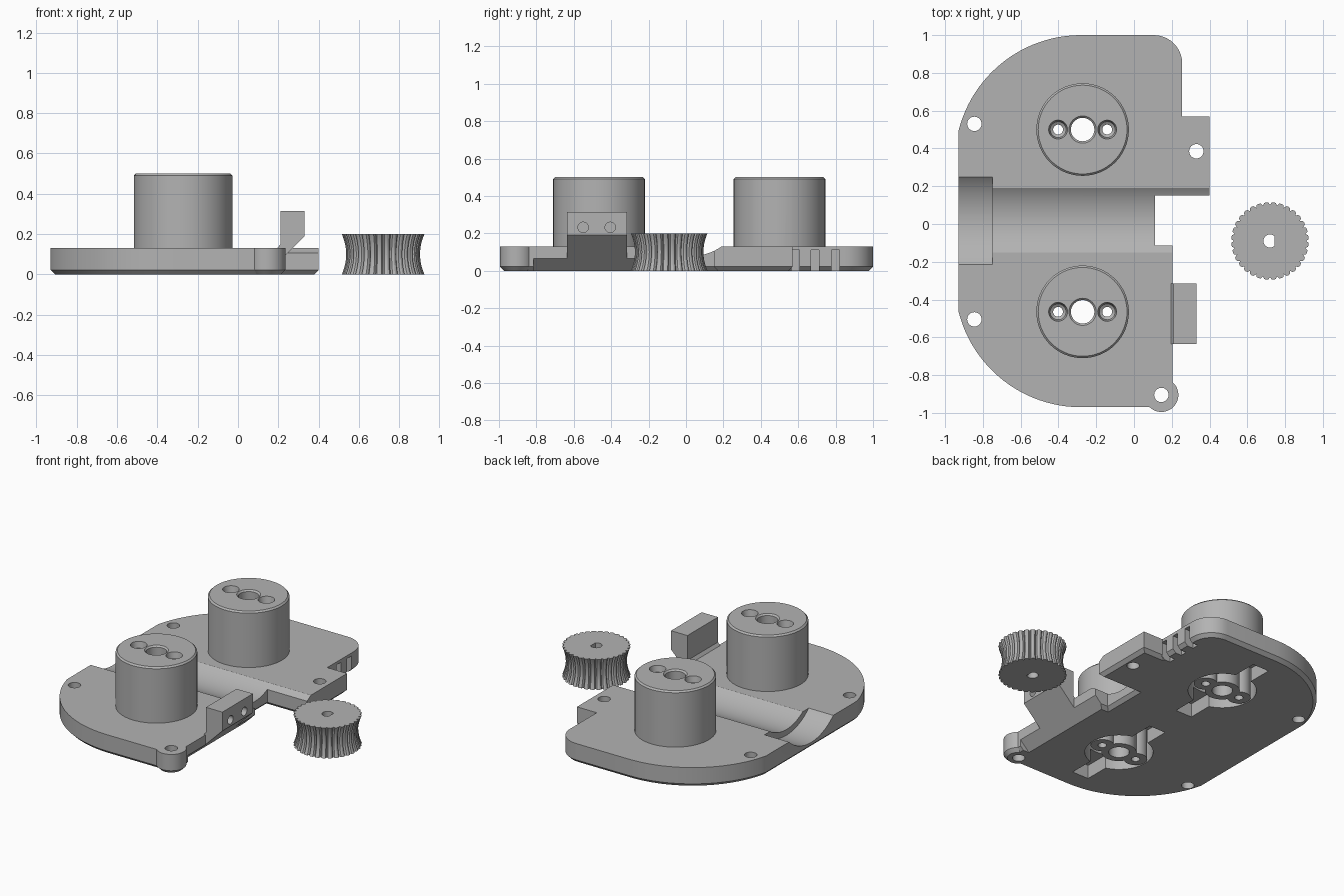
import bpy, bmesh, math
from math import sin, cos, pi, radians

if "Cube" in bpy.data.objects:
    bpy.data.objects.remove(bpy.data.objects["Cube"])

grey = bpy.data.materials.new("plain grey")
grey.diffuse_color = (0.45, 0.45, 0.45, 1)
grey.use_nodes = True
grey.node_tree.nodes["Principled BSDF"].inputs["Base Color"].default_value = grey.diffuse_color


def make(name, bm):
    bmesh.ops.recalc_face_normals(bm, faces=bm.faces[:])
    me = bpy.data.meshes.new(name)
    bm.to_mesh(me)
    bm.free()
    me.materials.append(grey)
    ob = bpy.data.objects.new(name, me)
    bpy.context.collection.objects.link(ob)
    return ob


def prism(name, pts, z0, z1, chamfer=0.0, axis='z'):
    """Extrude a 2D outline; axis 'y' reads the points as (x, z), 'x' as (y, z)."""
    place = {'z': lambda a, b, h: (a, b, h), 'y': lambda a, b, h: (a, h, b),
             'x': lambda a, b, h: (h, a, b)}[axis]
    bm = bmesh.new()
    lo = [bm.verts.new(place(a, b, z0)) for a, b in pts]
    hi = [bm.verts.new(place(a, b, z1)) for a, b in pts]
    base = bm.faces.new(lo)
    bm.faces.new(hi)
    for i in range(len(pts)):
        j = (i + 1) % len(pts)
        bm.faces.new((lo[i], lo[j], hi[j], hi[i]))
    bmesh.ops.recalc_face_normals(bm, faces=bm.faces[:])
    if chamfer:
        bmesh.ops.bevel(bm, geom=base.edges[:], offset=chamfer, segments=1,
                        profile=0.5, affect='EDGES')
    return make(name, bm)


def arc(cx, cy, r, a0, a1, n):
    return [(cx + r * cos(radians(a0 + (a1 - a0) * i / n)),
             cy + r * sin(radians(a0 + (a1 - a0) * i / n))) for i in range(n + 1)]


def circle(cx, cy, r, n=48):
    return arc(cx, cy, r, 0, 360, n)[:-1]


def rect(x0, x1, y0, y1):
    return [(x0, y0), (x1, y0), (x1, y1), (x0, y1)]


def lathe(name, cx, cy, prof, n=64):
    """Closed turned solid from (radius, z) pairs."""
    bm = bmesh.new()
    rings = [[bm.verts.new((x, y, z)) for x, y in circle(cx, cy, r, n)] for r, z in prof]
    for a, b in zip(rings, rings[1:]):
        for i in range(n):
            j = (i + 1) % n
            bm.faces.new((a[i], a[j], b[j], b[i]))
    bm.faces.new(rings[0])
    bm.faces.new(rings[-1])
    return make(name, bm)


def combine(ob, other, op='DIFFERENCE'):
    m = ob.modifiers.new("bool", 'BOOLEAN')
    m.operation, m.solver, m.object = op, 'EXACT', other
    bpy.context.view_layer.objects.active = ob
    bpy.ops.object.modifier_apply(modifier=m.name)
    bpy.data.objects.remove(other)


def smooth(ob):
    bpy.ops.object.select_all(action='DESELECT')
    ob.select_set(True)
    bpy.context.view_layer.objects.active = ob
    bpy.ops.object.shade_smooth_by_angle(angle=radians(28))


# Base plate with a chamfered underside
T = 0.13
outline = (arc(0.105, 0.85, 0.15, 0, 90, 10) + arc(-0.28, 0.331, 0.669, 90, 166.2, 24)
           + arc(-0.28, -0.301, 0.669, 193.8, 270, 24)
           + [(0.205, -0.97), (0.205, -0.115), (0.11, -0.115), (0.11, 0.15),
              (0.40, 0.15), (0.40, 0.57), (0.255, 0.57)])
plate = prism("base_plate", outline, 0, T, 0.022)

# Sloping undercut along the right edge
combine(plate, prism("cut", [(0.12, -0.02), (0.24, 0.1), (0.5, 0.1), (0.5, -0.02)],
                     -0.815, -0.1, axis='y'))
# Corner screw ear
combine(plate, prism("ear", circle(0.145, -0.905, 0.09), 0, T, 0.022), 'UNION')

# Channel across the plate, wider at the left end
combine(plate, prism("cut", circle(0.02, 0.379, 0.302, 128), -0.8, 0.6, axis='x'))
combine(plate, prism("cut", circle(0.018, 0.379, 0.34, 128), -1.2, -0.75, axis='x'))

# Three slots in the right wall
for y in (0.585, 0.69, 0.80):
    combine(plate, prism("cut", rect(0.19, 0.5 if y > 0.6 else 0.256, y - 0.022, y + 0.022),
                         -0.1, 0.11))

# Towers: hollow underneath, with a drilled inner boss
CX = -0.272
for cy in (0.5, -0.465):
    combine(plate, lathe("tower", CX, cy, [(0.245, 0.1), (0.245, 0.49), (0.235, 0.5)]), 'UNION')
    combine(plate, prism("cut", circle(CX, cy, 0.205, 64), -0.1, 0.42))
    combine(plate, prism("cut", rect(CX - 0.06, CX + 0.06, cy - 0.36, cy + 0.36), -0.1, 0.09))
    combine(plate, prism("boss", circle(CX, cy, 0.105), 0, 0.45), 'UNION')
    for s in (-1, 1):
        x = CX + s * 0.13
        combine(plate, prism("lobe", circle(x, cy, 0.07), 0, 0.45), 'UNION')
    for s in (-1, 1):
        x = CX + s * 0.13
        combine(plate, lathe("cut", x, cy, [(0.026, -0.1), (0.026, 0.45), (0.042, 0.46),
                                            (0.052, 0.51)], 32))
    combine(plate, lathe("cut", CX, cy, [(0.062, -0.1), (0.062, 0.49), (0.074, 0.502)], 48))

# Mounting holes
for x, y in ((-0.845, 0.53), (-0.845, -0.505), (0.33, 0.385), (0.145, -0.905)):
    combine(plate, prism("cut", circle(x, y, 0.038, 32), -0.1, 0.3))
smooth(plate)

# Side bracket on a sloped support, with two screw holes
bracket = prism("side_bracket", [(0.2045, 0.0645), (0.33, 0.19), (0.33, 0.315), (0.21, 0.315),
                                 (0.21, 0.15), (0.195, 0.13), (0.195, 0.0645)],
                -0.635, -0.315, axis='y')
for y in (-0.55, -0.405):
    combine(bracket, prism("cut", circle(y, 0.232, 0.028, 24), 0.25, 0.4, axis='x'))
smooth(bracket)

# Waisted toothed roller with a D-shaped bore
GX, GY, TEETH, ROWS = 0.72, -0.09, 32, 12
bm = bmesh.new()
rings = []
for k in range(ROWS + 1):
    z = 0.2 * k / ROWS
    waist = 0.022 * (1 - ((z - 0.1) / 0.1) ** 2)
    ring = []
    for i in range(TEETH):
        for frac, r in ((0.0, 0.190), (0.2, 0.203), (0.5, 0.206), (0.8, 0.203)):
            a = 2 * pi * (i + frac) / TEETH
            ring.append(bm.verts.new((GX + (r - waist) * cos(a), GY + (r - waist) * sin(a), z)))
    rings.append(ring)
n = len(rings[0])
for a, b in zip(rings, rings[1:]):
    for i in range(n):
        bm.faces.new((a[i], a[(i + 1) % n], b[(i + 1) % n], b[i]))
bm.faces.new(rings[0])
bm.faces.new(rings[-1])
roller = make("toothed_roller", bm)
combine(roller, prism("cut", arc(GX, GY, 0.035, 45, 315, 24), -0.1, 0.3))
smooth(roller)
